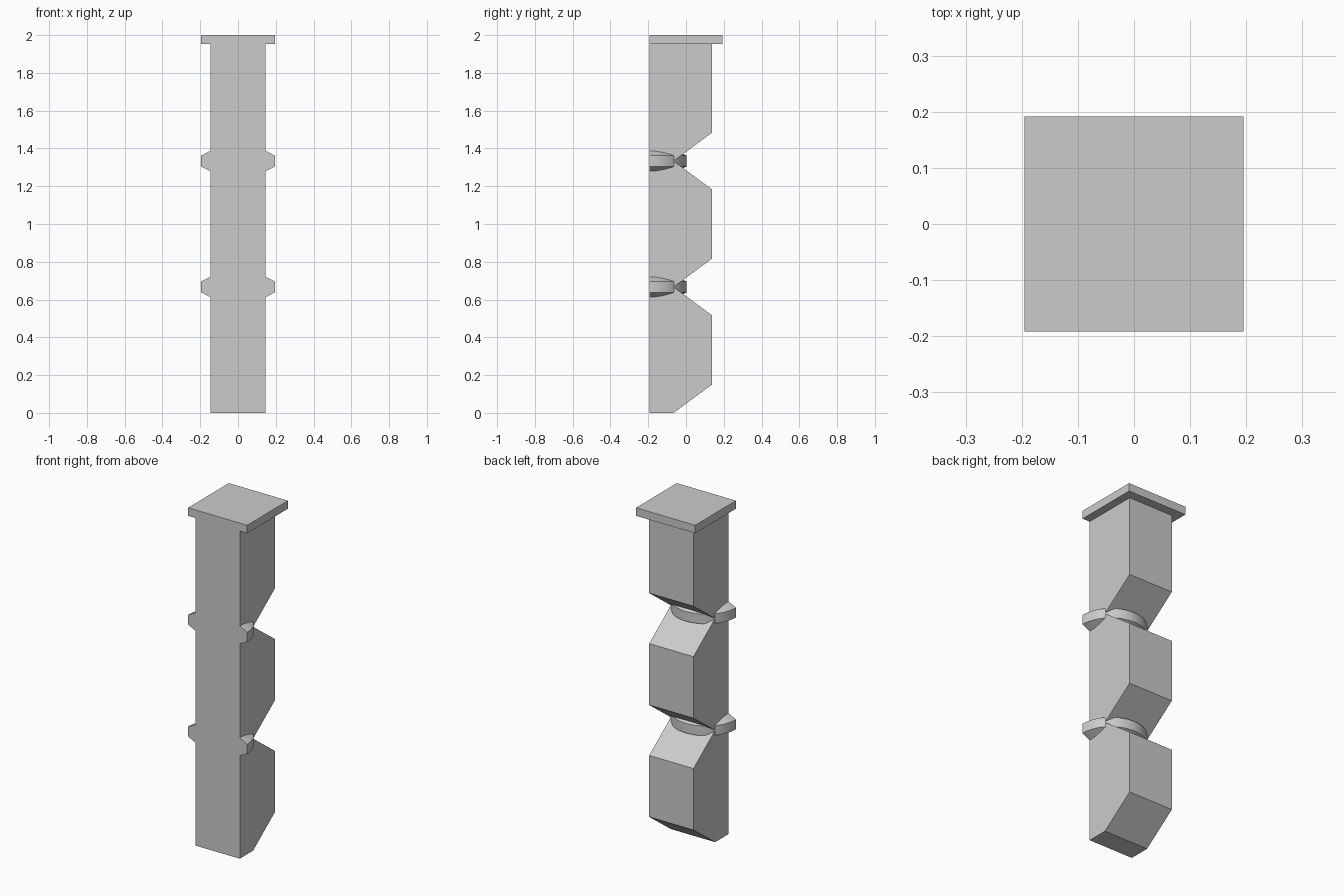
import bpy, bmesh, math
from mathutils import Matrix, Vector

cube = bpy.data.objects.get("Cube")
if cube:
    bpy.data.objects.remove(cube, do_unlink=True)

HALF_W = 0.146      # half width of the post
FRONT = -0.192      # flat front plane
NECK = -0.066       # depth of the notches
BACK = 0.138        # back of each block
TOP = 1.952         # underside of the cap
PITCH = 2 / 3       # spacing of the notches
BEVEL = 0.15        # height of each sloped face
RADIUS = 0.195      # outer radius of the collars

grey = bpy.data.materials.new("light grey")
grey.use_nodes = True
grey.diffuse_color = (0.6, 0.6, 0.6, 1)
grey.node_tree.nodes["Principled BSDF"].inputs["Base Color"].default_value = (0.6, 0.6, 0.6, 1)


def finish(name, bm):
    bmesh.ops.recalc_face_normals(bm, faces=bm.faces)
    mesh = bpy.data.meshes.new(name)
    bm.to_mesh(mesh)
    bm.free()
    mesh.materials.append(grey)
    obj = bpy.data.objects.new(name, mesh)
    bpy.context.collection.objects.link(obj)
    return obj


# Notched post: side profile extruded across its width
profile = [(FRONT, 0), (NECK, 0)]
for i in range(3):
    base = i * PITCH
    profile.append((BACK, base + BEVEL))
    if i < 2:
        profile += [(BACK, base + PITCH - BEVEL), (NECK, base + PITCH)]
profile += [(BACK, TOP), (FRONT, TOP)]
bm = bmesh.new()
side = bm.faces.new([bm.verts.new((-HALF_W, y, z)) for y, z in profile])
ext = bmesh.ops.extrude_face_region(bm, geom=[side])
moved = [v for v in ext["geom"] if isinstance(v, bmesh.types.BMVert)]
bmesh.ops.translate(bm, verts=moved, vec=(2 * HALF_W, 0, 0))
finish("notched_post", bm)

# Square cap slab, flush with the front
bm = bmesh.new()
bmesh.ops.create_cube(bm, size=1, matrix=Matrix.Translation((0, 0, (TOP + 2) / 2))
                      @ Matrix.Diagonal((2 * RADIUS, -2 * FRONT, 2 - TOP, 1)))
finish("top_cap", bm)


# Half-round collars with tapered faces, one in each notch
def collar(name, z):
    bm = bmesh.new()
    section = [(0.12, -0.067), (RADIUS, -0.029), (RADIUS, 0.029), (0.12, 0.067)]
    verts = [bm.verts.new((r, FRONT, z + h)) for r, h in section]
    edges = [bm.edges.new((verts[i], verts[(i + 1) % 4])) for i in range(4)]
    bmesh.ops.spin(bm, geom=verts + edges, cent=Vector((0, FRONT, 0)),
                   axis=Vector((0, 0, 1)), angle=math.pi, steps=48)
    bmesh.ops.holes_fill(bm, edges=[e for e in bm.edges if e.is_boundary], sides=4)
    obj = finish(name, bm)
    bpy.ops.object.select_all(action='DESELECT')
    obj.select_set(True)
    bpy.context.view_layer.objects.active = obj
    bpy.ops.object.shade_smooth_by_angle(angle=math.radians(20))


collar("lower_collar", PITCH)
collar("upper_collar", 2 * PITCH)
